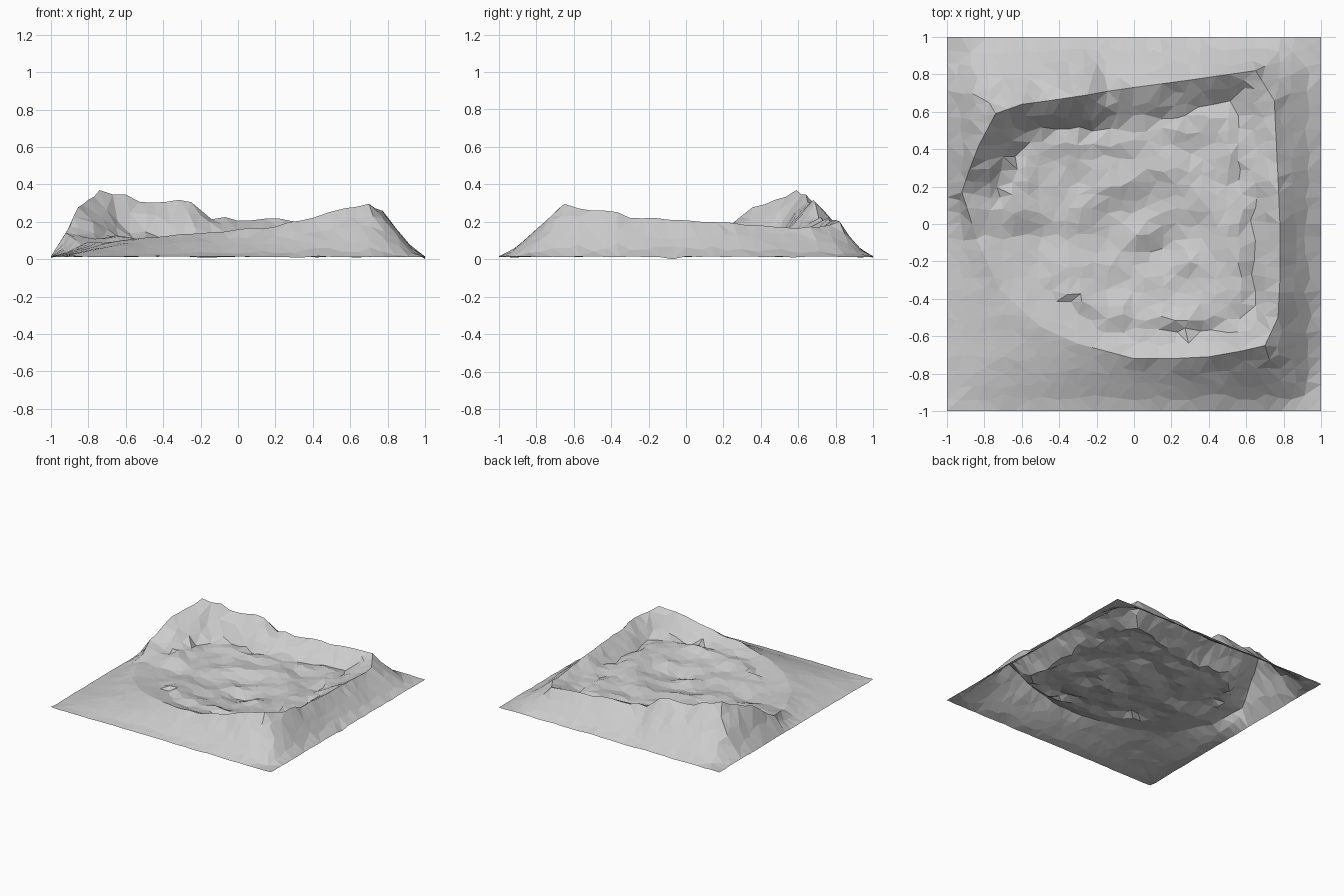
import bpy, math, random
from mathutils import Vector, noise
from mathutils.geometry import delaunay_2d_cdt

if "Cube" in bpy.data.objects:
    bpy.data.objects.remove(bpy.data.objects["Cube"])

random.seed(4)
N = 28  # grid cells per side

# crater rim crest, counter-clockwise: x, y, height
RIM = [(.78, 0, .195), (.77, .25, .2), (.76, .45, .16), (.75, .66, .165), (.65, .82, .2),
       (.3, .77, .205), (0, .73, .21), (-.14, .71, .22), (-.25, .69, .315), (-.45, .66, .3),
       (-.6, .64, .335), (-.74, .59, .37), (-.83, .42, .29), (-.88, .29, .235),
       (-.92, .17, .14), (-.84, -.08, .08), (-.72, -.35, .09), (-.5, -.55, .11),
       (-.3, -.64, .135), (0, -.72, .15), (.2, -.72, .17), (.4, -.71, .22),
       (.57, -.68, .275), (.7, -.65, .3), (.77, -.5, .265), (.78, -.3, .23), (.78, -.1, .195)]


def angle(x, y):
    return math.atan2(y, x) % math.tau


def rim_at(a):
    """Crest radius and height in direction a."""
    for p, q in zip(RIM, RIM[1:] + RIM[:1]):
        a0 = angle(p[0], p[1])
        span = (angle(q[0], q[1]) - a0) % math.tau
        t = (a - a0) % math.tau
        if t <= span:
            dx, dy = q[0] - p[0], q[1] - p[1]
            r = (p[0] * dy - p[1] * dx) / (math.cos(a) * dy - math.sin(a) * dx)
            return r, p[2] + (q[2] - p[2]) * t / span
    return .8, .2


def gauss(d, w):
    return math.exp(-(d / w) ** 2)


def bump(x, y, cx, cy, w, h):
    return h * gauss(math.hypot(x - cx, y - cy), w)


def height(x, y):
    a, r = angle(x, y), math.hypot(x, y)
    if max(abs(x), abs(y)) > .999:
        return random.uniform(.009, .016)
    rr, rz = rim_at(a)
    c, s = math.cos(a), math.sin(a)
    wob = noise.noise(Vector((x * 7, y * 7, 2)))
    if r >= rr - 1e-4:                # outer slope down to a rounded-square foot
        edge = .975 / (abs(c) ** 10 + abs(s) ** 10) ** .1
        t = min(1, max(0, (edge - r) / (edge - rr)))
        return .014 + (rz - .014) * t ** 1.05 + .012 * wob * t
    width = .2 if s > .3 or c < -.6 else .15
    foot = rr - width                 # inner wall, trough, bench, then floor
    fz = min(.11, rz * .9)
    if r > foot:
        z = fz + (rz - fz) * (r - foot) / width + .012 * wob
    else:
        t = r / foot
        z = .065 + (fz - .065) * t + .022 * wob
        d = math.hypot(x - .08, y + .15)  # ripple ring round the vent
        z += .022 * gauss(d - .42, .1)
        z += bump(x, y, -.4, -.38, .1, .025) + bump(x, y, .2, .28, .1, .02)
        z += bump(x, y, .05, -.05, .08, .03) + bump(x, y, .28, -.2, .08, .03)
        z -= bump(x, y, .14, -.15, .08, .04)
    if rz > .14:
        z += .015 * gauss(r - foot + .08, .05) - .015 * gauss(r - foot, .05)
    return z


# crest points, then jittered ground points kept clear of the crest
pts = []
for p, q in zip(RIM, RIM[1:] + RIM[:1]):
    k = max(1, round(math.dist(p[:2], q[:2]) / .075))
    pts += [Vector(p[:2]).lerp(Vector(q[:2]), i / k) for i in range(k)]
n = len(pts)
crest = [(i, (i + 1) % n) for i in range(n)]
for i in range(N + 1):
    for j in range(N + 1):
        p = Vector((2 * i / N - 1, 2 * j / N - 1))
        if 0 < i < N and 0 < j < N:
            p += Vector((random.uniform(-.02, .02), random.uniform(-.02, .02)))
            if min((p - c).length for c in pts[:n]) < .042:
                continue
        pts.append(p)

v2, _, tris, *_ = delaunay_2d_cdt(pts, crest, [], 0, 1e-5)
verts = [Vector((p.x, p.y, height(p.x, p.y))) for p in v2]
for v in verts:                       # ragged crest
    if v.z > .15:
        v.z += random.uniform(-.012, .012)
min(verts, key=lambda v: v.z).z = 0

# terrain sheet
me = bpy.data.meshes.new("crater_terrain")
me.from_pydata(verts, [], tris)
me.update()
ob = bpy.data.objects.new("crater_terrain", me)
bpy.context.collection.objects.link(ob)
